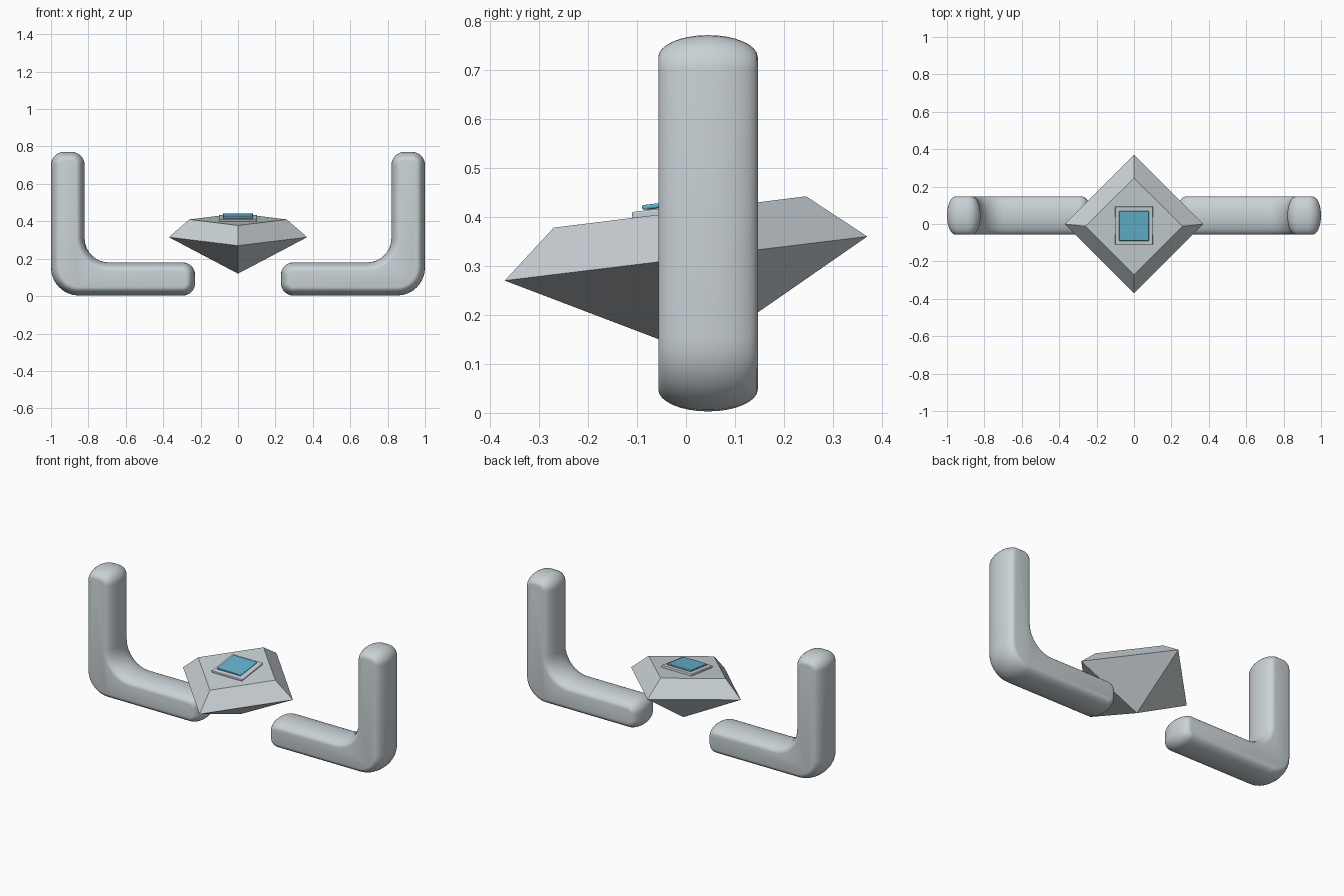
import bpy, bmesh, math
from mathutils import Vector, Matrix

if "Cube" in bpy.data.objects:
    bpy.data.objects.remove(bpy.data.objects["Cube"])


def material(name, rgb):
    m = bpy.data.materials.new(name)
    m.diffuse_color = (*rgb, 1)
    m.use_nodes = True
    m.node_tree.nodes["Principled BSDF"].inputs["Base Color"].default_value = m.diffuse_color
    return m


GREY = material("light_grey", (0.59, 0.645, 0.67))
BLUE = material("screen_blue", (0.13, 0.45, 0.63))


def make_object(name, bm, mat):
    bmesh.ops.recalc_face_normals(bm, faces=bm.faces[:])
    mesh = bpy.data.meshes.new(name)
    bm.to_mesh(mesh)
    bm.free()
    mesh.materials.append(mat)
    ob = bpy.data.objects.new(name, mesh)
    bpy.context.collection.objects.link(ob)
    return ob


def smooth(ob, degrees):
    bpy.ops.object.select_all(action='DESELECT')
    ob.select_set(True)
    bpy.context.view_layer.objects.active = ob
    bpy.ops.object.shade_smooth_by_angle(angle=math.radians(degrees))


# Arms: rounded L outline, counter-clockwise: corner x, z, fillet radius
ARM = [(0.23, 0.003, 0.065), (1.0, 0.003, 0.15), (1.0, 0.771, 0.07),
       (0.82, 0.771, 0.07), (0.82, 0.18, 0.13), (0.23, 0.18, 0.065)]
ARC = 8


def arm_outline(inset):
    pts = []
    for i, (x, z, r) in enumerate(ARM):
        p = Vector((x, z))
        a = (Vector(ARM[i - 1][:2]) - p).normalized()
        b = (Vector(ARM[(i + 1) % len(ARM)][:2]) - p).normalized()
        centre = p + (a + b) * r
        convex = a.x * b.y - a.y * b.x < 0
        radius = r - inset if convex else r + inset
        for k in range(ARC + 1):
            t = k / ARC * math.pi / 2
            pts.append(centre - (b * math.cos(t) + a * math.sin(t)) * radius)
    return pts


def build_arm(name, side):
    bm = bmesh.new()
    rings = []
    steps = 16
    for k in range(steps + 1):
        a = (k / steps - 0.5) * math.pi
        y = 0.045 + 0.1015 * math.sin(a)
        inset = 0.045 * (1 - math.cos(a))
        rings.append([bm.verts.new((side * p.x, y, p.y))
                      for p in arm_outline(inset)])
    n = len(rings[0])
    for lo, hi in zip(rings, rings[1:]):
        for i in range(n):
            j = (i + 1) % n
            bm.faces.new((lo[i], lo[j], hi[j], hi[i]))
    bm.faces.new(rings[0])
    bm.faces.new(rings[-1])
    smooth(make_object(name, bm, GREY), 40)


build_arm("right_arm", 1)
build_arm("left_arm", -1)

# Gem body: pointed base, wide girdle, narrower tilted table
bm = bmesh.new()
girdle = [bm.verts.new(p) for p in
          [(0, -0.37, 0.27), (0.37, 0, 0.315), (0, 0.37, 0.36), (-0.37, 0, 0.315)]]
table = [bm.verts.new(p) for p in
         [(0, -0.27, 0.378), (0.26, -0.012, 0.41), (0, 0.245, 0.442), (-0.26, -0.012, 0.41)]]
tip = bm.verts.new((0, 0.024, 0.12))
for i in range(4):
    j = (i + 1) % 4
    bm.faces.new((tip, girdle[j], girdle[i]))
    bm.faces.new((girdle[i], girdle[j], table[j], table[i]))
bm.faces.new(table)
make_object("gem_body", bm, GREY)


# Square plates lying on the tilted table
TILT = Matrix.Translation((0, -0.008, 0.4105)) @ Matrix.Rotation(math.atan(0.124), 4, 'X')


def plate(name, size, bottom, top, bevel, mat):
    bm = bmesh.new()
    bmesh.ops.create_cube(bm, size=1)
    bm.transform(TILT @ Matrix.Translation((0, 0, (bottom + top) / 2))
                 @ Matrix.Diagonal((size, size, top - bottom, 1)))
    ob = make_object(name, bm, mat)
    mod = ob.modifiers.new("soft_edges", 'BEVEL')
    mod.width = bevel
    mod.segments = 3
    smooth(ob, 40)


plate("screen_frame", 0.204, -0.006, 0.012, 0.004, GREY)
plate("screen", 0.16, 0.0135, 0.0232, 0.004, BLUE)
plate("screen_mount", 0.14, 0.01, 0.016, 0.001, GREY)
